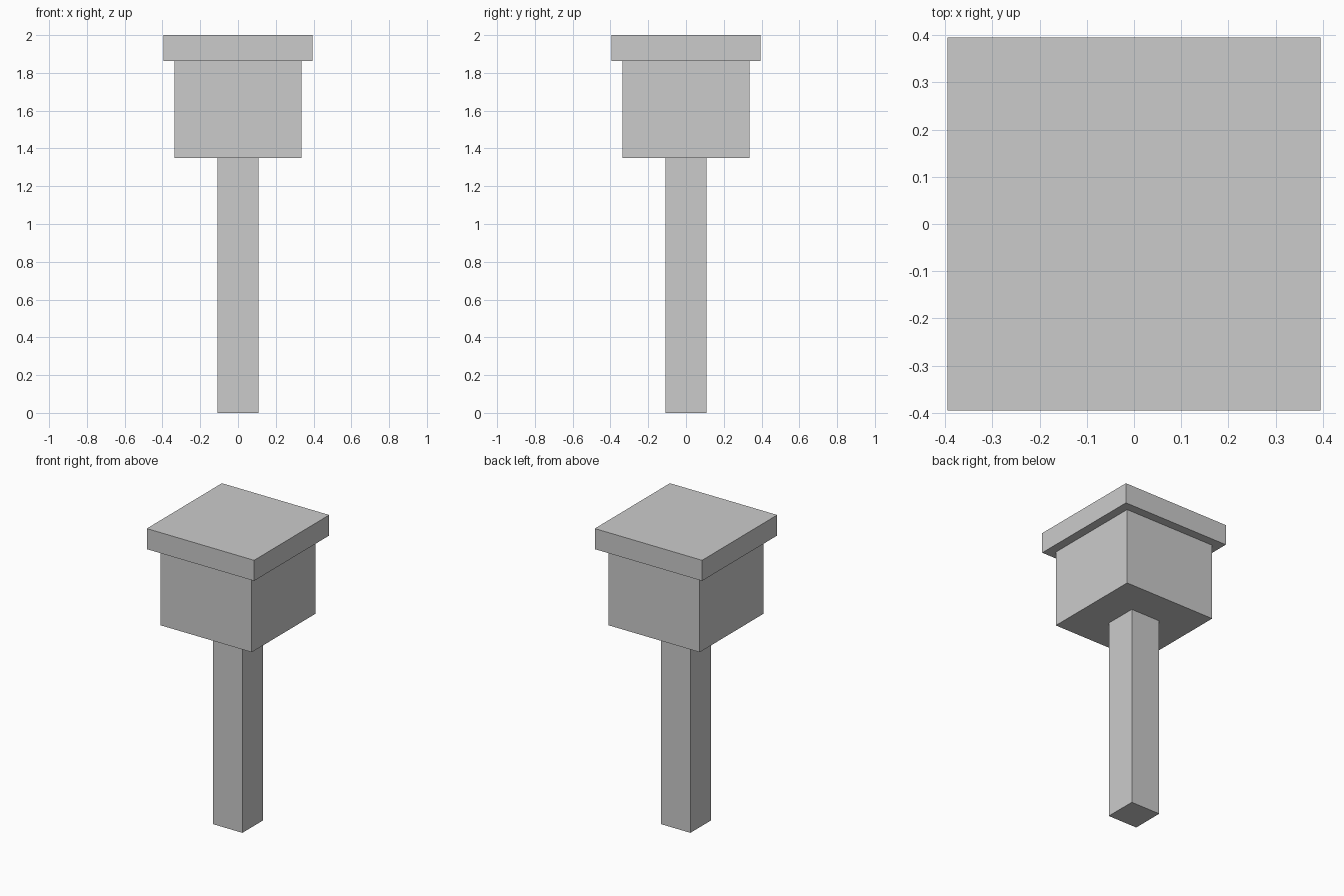
import bpy

if "Cube" in bpy.data.objects:
    bpy.data.objects.remove(bpy.data.objects["Cube"])


def block(name, width, z0, z1):
    """Square block centred on the z axis, from z0 to z1."""
    bpy.ops.mesh.primitive_cube_add(size=1, location=(0, 0, (z0 + z1) / 2))
    ob = bpy.context.object
    ob.name = name
    ob.scale = (width, width, z1 - z0)
    bpy.ops.object.transform_apply(location=False, rotation=False, scale=True)
    return ob


# Slim square post
block("post", 0.217, 0.0, 1.35)
# Square head on the post
block("head", 0.673, 1.35, 1.863)
# Overhanging flat cap
block("cap", 0.79, 1.863, 2.0)
